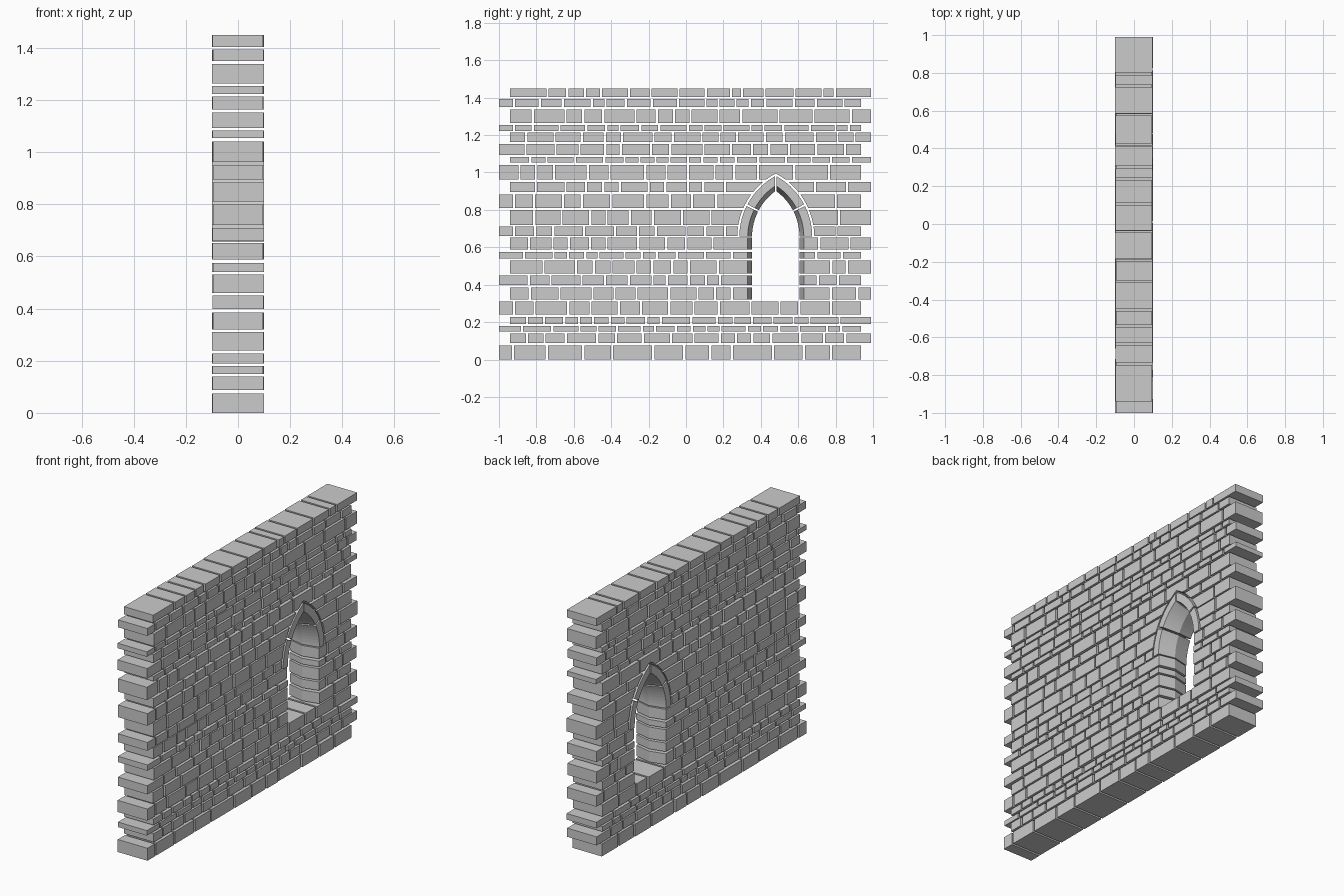
import bpy, bmesh, math, random

if "Cube" in bpy.data.objects:
    bpy.data.objects.remove(bpy.data.objects["Cube"])

random.seed(7)
GAP = 0.012            # open joint between stones
D = 0.1                # half thickness of the wall
C = 0.48               # window centre (y)
SPRING = 0.655         # springing height of the arch
HALF, THROAT = 0.15, 0.127   # half widths at the faces and at mid depth
R = 0.327              # intrados radius at the faces
OFF = R - HALF         # offset of the arc centre past the window centre
RING, CUT = R + 0.045, R + 0.056

# bottom and top of every course
COURSES = [(0, .075), (.088, .14), (.15, .18), (.19, .227), (.24, .31), (.32, .385),
           (.398, .45), (.46, .53), (.54, .575), (.588, .652), (.66, .71), (.72, .80),
           (.81, .883), (.895, .949), (.963, 1.04), (1.054, 1.083), (1.093, 1.153),
           (1.164, 1.214), (1.223, 1.253), (1.264, 1.338), (1.349, 1.394), (1.404, 1.45)]
# joint positions of the base, sill and top courses
KNOWN = {0: [-.925, -.745, -.55, -.395, -.175, -.01, .13, .245, .465, .63, .775],
         4: [-.92, -.81, -.63, -.51, -.36, -.24, -.09, .04, .175, .345, .5, .605, .775],
         21: [-.74, -.635, -.54, -.455, -.305, -.19, -.04, .105, .24, .3, .42, .58, .73, .795]}


def new_object(name, bm):
    bmesh.ops.recalc_face_normals(bm, faces=bm.faces)
    me = bpy.data.meshes.new(name)
    bm.to_mesh(me)
    bm.free()
    ob = bpy.data.objects.new(name, me)
    bpy.context.collection.objects.link(ob)
    return ob


def loft(bm, loops):
    """Closed solid through a list of equal-length loops."""
    rings = [[bm.verts.new(p) for p in lp] for lp in loops]
    n = len(rings[0])
    for a, b in zip(rings, rings[1:]):
        for i in range(n):
            j = (i + 1) % n
            bm.faces.new((a[i], a[j], b[j], b[i]))
    bm.faces.new(rings[0])
    bm.faces.new(rings[-1])


def stone(bm, y0, y1, z0, z1, nose0=0, nose1=0):
    """One block; nose pushes the middle of an end outward for the window jamb."""
    xa, xb = -D + random.uniform(0, .005), D - random.uniform(0, .005)
    plan = [(xa, y0), (xb, y0), (xb, y1), (xa, y1)]
    if nose1:
        plan.insert(3, (0, y1 + nose1))
    if nose0:
        plan.insert(1, (0, y0 - nose0))
    loft(bm, [[(x, y, z) for x, y in plan] for z in (z0, z1)])


def joints(y0, y1, mean):
    n = max(1, round((y1 - y0) / mean))
    w = [random.uniform(.55, 1.3) for _ in range(n)]
    k, out = (y1 - y0) / sum(w), [y0]
    for a in w:
        out.append(out[-1] + a * k)
    return out


def arc_half_width(r, h):
    return math.sqrt(max(r * r - h * h, 0)) - OFF


# arch-shaped cutter that leaves room for the ring of arch stones
bm = bmesh.new()
top = math.acos(OFF / CUT)
half = [(CUT * math.cos(top * i / 12) - OFF, CUT * math.sin(top * i / 12)) for i in range(13)]
prof = half + [(-y, z) for y, z in half[-2::-1]]
loft(bm, [[(x, C + y, SPRING + z) for y, z in prof] for x in (-.3, .3)])
cutter = new_object("arch_cutter", bm)
cutter.hide_render = True
cutter.hide_viewport = False

# wall courses, alternately shifted sideways
for i, (z0, z1) in enumerate(COURSES):
    left, right = (-1.0, .935) if i % 2 == 0 else (-.94, .99)
    mean = .085 + (z1 - z0) * .7
    jamb, arch = 5 <= i <= 9, 10 <= i <= 13
    bm = bmesh.new()
    if jamb or arch:
        w = HALF if jamb else arc_half_width(CUT, z0 - SPRING)
        g = GAP / 2
        spans = [joints(left - g, C - w + g, mean), joints(C + w - g, right + g, mean)]
    else:
        ys = KNOWN.get(i)
        spans = [[left - GAP / 2] + ys + [right + GAP / 2] if ys
                 else joints(left - GAP / 2, right + GAP / 2, mean)]
    for s, ys in enumerate(spans):
        for k in range(len(ys) - 1):
            a, b = ys[k] + GAP / 2, ys[k + 1] - GAP / 2
            at_l = s == 0 and k == len(ys) - 2      # stone left of the window
            at_r = s == 1 and k == 0                # stone right of the window
            if arch and at_l:
                b = C - .004
            if arch and at_r:
                a = C + .004
            nose = HALF - THROAT
            stone(bm, a, b, z0, z1, nose if jamb and at_r else 0, nose if jamb and at_l else 0)
    ob = new_object("stone_course_%02d" % (i + 1), bm)
    if 10 <= i <= 14:
        m = ob.modifiers.new("arch_cut", 'BOOLEAN')
        m.operation, m.solver, m.object = 'DIFFERENCE', 'EXACT', cutter
        bpy.context.view_layer.objects.active = ob
        bpy.ops.object.modifier_apply(modifier=m.name)
bpy.data.objects.remove(cutter)

# arch stones: two per side, with the same chamfered inner face as the jambs
def arch_piece(bm, side, t0, t1, apex):
    n, loops = 7, []
    rm = R - HALF + THROAT
    for i in range(n + 1):
        f, lp = i / n, []
        for x, r in ((-D, RING), (D, RING), (D, R), (0, rm), (-D, R)):
            end = math.acos((OFF + .003) / r) if apex else t1
            t = t0 + (end - t0) * f
            lp.append((x, C + side * (r * math.cos(t) - OFF), SPRING + r * math.sin(t)))
        loops.append(lp)
    loft(bm, loops)


for side, word in ((-1, "left"), (1, "right")):
    for part, t0, t1, apex in (("lower", 0.01, .46, False), ("upper", .49, 0, True)):
        bm = bmesh.new()
        arch_piece(bm, side, t0, t1, apex)
        new_object("arch_stone_%s_%s" % (part, word), bm)
